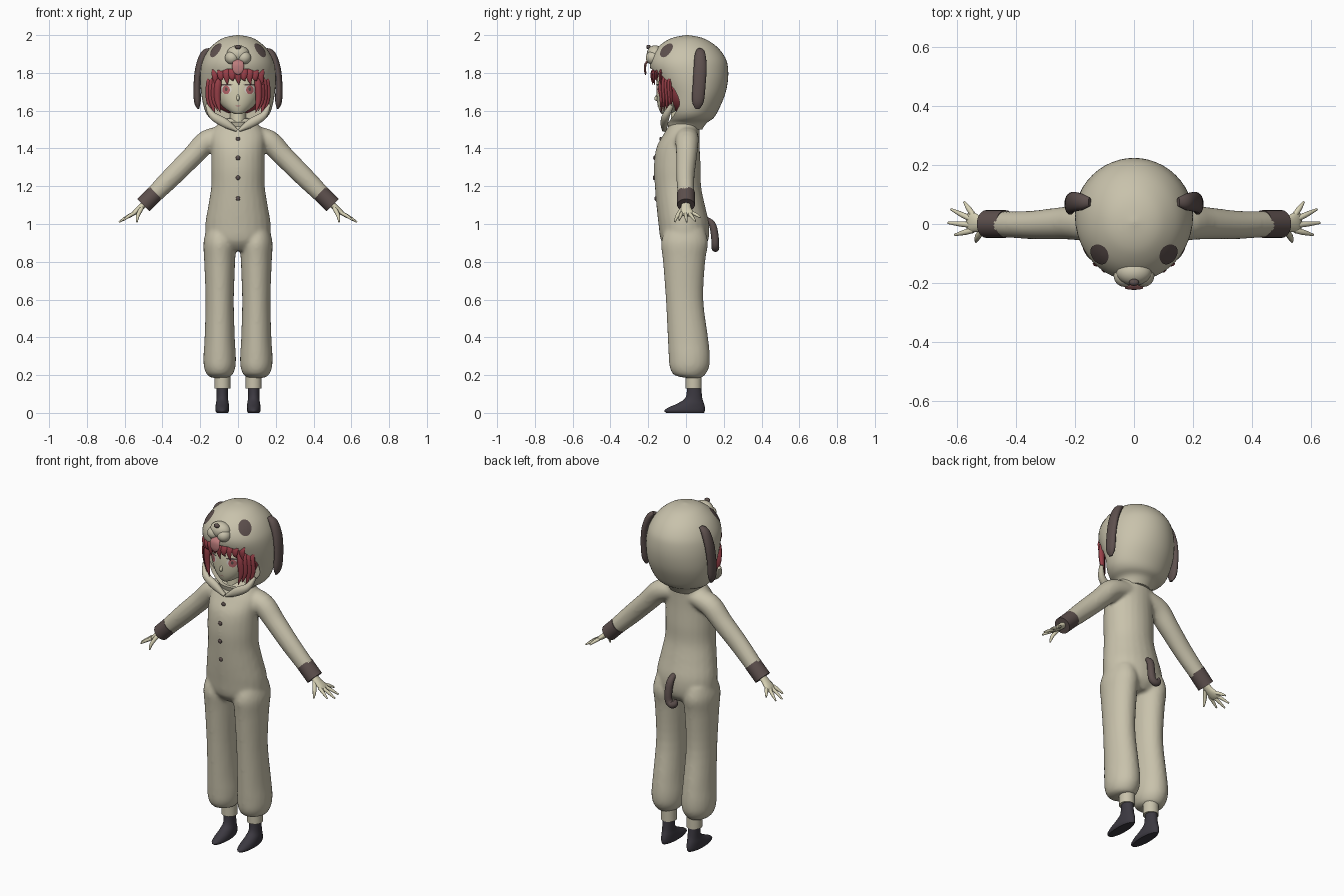
import bpy, bmesh, math
from mathutils import Vector

default = bpy.data.objects.get("Cube")
if default:
    bpy.data.objects.remove(default, do_unlink=True)


def material(name, r, g, b):
    mat = bpy.data.materials.new(name)
    mat.use_nodes = True
    mat.diffuse_color = (r, g, b, 1)
    mat.node_tree.nodes["Principled BSDF"].inputs["Base Color"].default_value = (r, g, b, 1)
    return mat


CREAM = material("cream fleece", .58, .54, .41)
BROWN = material("dark brown", .11, .08, .075)
SKIN = material("pale skin", .68, .64, .46)
RED = material("red hair", .32, .05, .065)
SOCK = material("charcoal sock", .045, .041, .053)
PINK = material("tongue pink", .5, .2, .2)
WHITE = material("eye white", .75, .72, .65)
ROSE = material("rose iris", .5, .14, .15)
parts = []


def finish(name, bm, mat):
    bmesh.ops.recalc_face_normals(bm, faces=bm.faces)
    mesh = bpy.data.meshes.new(name)
    bm.to_mesh(mesh)
    bm.free()
    mesh.materials.append(mat)
    ob = bpy.data.objects.new(name, mesh)
    bpy.context.collection.objects.link(ob)
    parts.append(ob)
    return ob


def spline(rows, t):
    """Smooth Catmull-Rom value along a list of rows."""
    i = min(int(t), len(rows) - 2)
    f = t - i
    a, b, c, d = (rows[max(0, min(k, len(rows) - 1))] for k in range(i - 1, i + 3))
    return [q + .5 * f * (r - p + f * (2 * p - 5 * q + 4 * r - s + f * (3 * (q - r) + s - p)))
            for p, q, r, s in zip(a, b, c, d)]


def sweep(name, rows, mat, sides=24, steps=4, upright=False, side=1):
    """Elliptic tube through rows of x, y, z, radius across, radius in depth."""
    count = (len(rows) - 1) * steps
    path = [spline(rows, k / steps) for k in range(count + 1)]
    centres = [Vector((side * p[0], p[1], p[2])) for p in path]
    bm = bmesh.new()
    rings = []
    for k, p in enumerate(path):
        axis = Vector((0, 0, 1))
        if not upright:
            axis = (centres[min(k + 1, count)] - centres[max(k - 1, 0)]).normalized()
        depth = Vector((0, 1, 0))
        depth = (depth - axis * depth.dot(axis)).normalized()
        across = depth.cross(axis)
        ring = []
        for j in range(sides):
            a = math.tau * j / sides
            ring.append(bm.verts.new(centres[k] + across * max(p[3], .001) * math.cos(a)
                                     + depth * max(p[4], .001) * math.sin(a)))
        rings.append(ring)
    for low, high in zip(rings, rings[1:]):
        for j in range(sides):
            n = (j + 1) % sides
            bm.faces.new((low[j], low[n], high[n], high[j]))
    bm.faces.new(rings[0][::-1])
    bm.faces.new(rings[-1])
    return finish(name, bm, mat)


def stack(name, rows, mat, x=0, side=1, **options):
    """Horizontal slices given as height, half width, front y, back y."""
    rows = [(x, (f + b) / 2, z, w, (b - f) / 2) for z, w, f, b in rows]
    return sweep(name, rows, mat, upright=True, side=side, **options)


def ball(name, centre, size, mat):
    bm = bmesh.new()
    bmesh.ops.create_uvsphere(bm, u_segments=24, v_segments=14, radius=1)
    bmesh.ops.scale(bm, vec=size, verts=bm.verts)
    bmesh.ops.translate(bm, vec=centre, verts=bm.verts)
    return finish(name, bm, mat)


def apply(ob, kind, **settings):
    mod = ob.modifiers.new(kind, kind)
    for key, value in settings.items():
        setattr(mod, key, value)
    bpy.context.view_layer.objects.active = ob
    bpy.ops.object.modifier_apply(modifier=mod.name)


def plate(name, target, origin, aim, width, height, mat, lift, sides=24):
    """Thin oval laid on the target surface by casting rays along aim."""
    aim = Vector(aim).normalized()
    right = aim.cross(Vector((0, 0, 1))).normalized()
    up = right.cross(aim)
    bm = bmesh.new()

    def drop(r, a):
        start = Vector(origin) + right * width * r * math.cos(a) + up * height * r * math.sin(a)
        return bm.verts.new(target.ray_cast(start, aim)[1] - aim * lift)

    middle = drop(0, 0)
    inner = None
    for r in (.35, .7, 1):
        ring = [drop(r, math.tau * j / sides) for j in range(sides)]
        for j in range(sides):
            n = (j + 1) % sides
            bm.faces.new((inner[j], ring[j], ring[n], inner[n]) if inner else (middle, ring[j], ring[n]))
        inner = ring
    ob = finish(name, bm, mat)
    if ob.data.polygons[0].normal.dot(aim) > 0:
        ob.data.flip_normals()
    return ob


# Suit: torso, legs and sleeves fused into one soft skin
torso = stack("onesie_suit", [
    (.86, .1, -.09, .08), (.91, .165, -.132, .117), (1, .173, -.146, .122), (1.1, .157, -.157, .1),
    (1.2, .142, -.165, .08), (1.3, .142, -.17, .078), (1.4, .142, -.158, .073),
    (1.47, .142, -.122, .072), (1.52, .115, -.092, .072), (1.56, .07, -.07, .06)], CREAM)
limbs = []
for s in (1, -1):
    limbs.append(stack("leg", [
        (.185, .04, 0, .08), (.2, .066, -.062, .1), (.24, .083, -.086, .122), (.3, .086, -.092, .127),
        (.4, .08, -.097, .117), (.6, .075, -.107, .092), (.8, .082, -.122, .102),
        (.9, .086, -.132, .117), (.97, .07, -.11, .1)], CREAM, x=.097, side=s))
    limbs.append(sweep("sleeve", [
        (.06, .005, 1.47, .05, .06), (.16, .005, 1.44, .06, .062), (.24, .003, 1.36, .056, .055),
        (.35, -.003, 1.25, .053, .048), (.46, 0, 1.14, .046, .044)], CREAM, side=s))
for ob in bpy.context.selected_objects:
    ob.select_set(False)
for ob in limbs + [torso]:
    ob.select_set(True)
bpy.context.view_layer.objects.active = torso
bpy.ops.object.join()
parts[:] = [torso]
apply(torso, "REMESH", mode="VOXEL", voxel_size=.01)
apply(torso, "SMOOTH", factor=.5, iterations=6)

# Cuffs, socks and hands
for s, word in ((1, "left"), (-1, "right")):
    sweep(word + "_sleeve_cuff", [(.435, 0, 1.165, .046, .047), (.5, 0, 1.1, .046, .047)],
          BROWN, side=s, steps=1)
    stack(word + "_ankle_cuff", [(.13, .042, -.003, .083), (.21, .042, -.003, .083)],
          CREAM, x=.083, side=s, steps=1)
    stack(word + "_sock", [
        (0, .03, -.105, .095), (.012, .036, -.115, .1), (.03, .036, -.09, .1), (.05, .034, -.045, .095),
        (.08, .03, -.003, .086), (.14, .03, .006, .08)], SOCK, x=.083, side=s)
    sweep(word + "_palm", [(.48, 0, 1.12, .018, .022), (.52, 0, 1.083, .016, .027),
                           (.55, .006, 1.058, .012, .034), (.565, .006, 1.045, .006, .028)], SKIN, side=s)
    tips = [(.575, .075, 1.035), (.62, .05, 1.015), (.63, .004, 1.01), (.607, -.037, 1.02)]
    for k, (x, y, z) in enumerate(tips):
        sweep(word + "_finger", [(.545, .03 - .017 * k, 1.06, .009, .01),
                                 ((x + .545) / 2, (y + .03 - .017 * k) / 2, (z + 1.065) / 2, .009, .009),
                                 (x, y, z, .004, .004)], SKIN, sides=10, side=s)
    sweep(word + "_thumb", [(.51, -.015, 1.085, .012, .012), (.53, -.045, 1.045, .01, .01),
                            (.535, -.06, 1.01, .004, .004)], SKIN, sides=10, side=s)

# Hood with an arched face opening
hood = stack("hood", [
    (1.5, .09, -.09, .085), (1.535, .11, -.1, .11), (1.56, .148, -.105, .145), (1.6, .175, -.115, .17),
    (1.68, .193, -.13, .205), (1.76, .2, -.165, .222), (1.83, .196, -.19, .222),
    (1.88, .181, -.186, .208), (1.93, .15, -.155, .172), (1.97, .105, -.105, .12),
    (1.99, .062, -.056, .07), (2, .005, .003, .01)], CREAM, sides=48)
half = [(.05, 1.54), (.12, 1.575), (.16, 1.62), (.168, 1.67), (.16, 1.73), (.125, 1.79), (.06, 1.82)]
half = [spline(half, k / 4) for k in range(4 * len(half) - 3)]
outline = half + [(-x, z) for x, z in reversed(half)]
bm = bmesh.new()
front = bm.faces.new([bm.verts.new((x, -.4, z)) for x, z in outline])
moved = bmesh.ops.extrude_face_region(bm, geom=[front])["geom"]
bmesh.ops.translate(bm, vec=(0, .37, 0), verts=[v for v in moved if isinstance(v, bmesh.types.BMVert)])
cutter = finish("opening_cutter", bm, CREAM)
cutter.hide_render = True
apply(hood, "BOOLEAN", operation="DIFFERENCE", object=cutter, solver="EXACT")
parts.remove(cutter)
bpy.data.objects.remove(cutter, do_unlink=True)

# Collar flaps, ears and hood patches
bpy.context.view_layer.update()
for s, word in ((1, "left"), (-1, "right")):
    sweep(word + "_collar", [(.165, -.075, 1.63, .008, .012), (.135, -.105, 1.575, .02, .02),
                             (.07, -.115, 1.535, .024, .02), (.006, -.115, 1.495, .008, .012)], CREAM, side=s)
    sweep(word + "_ear", [(.15, .075, 1.925, .008, .015), (.178, .075, 1.9, .02, .028),
                          (.205, .075, 1.83, .02, .034), (.216, .07, 1.74, .019, .034),
                          (.215, .063, 1.65, .018, .031), (.21, .06, 1.61, .005, .012)], BROWN, side=s)
    aim = Vector((-.122 * s, .128, -.125))
    plate(word + "_eye_patch", hood, Vector((0, .02, 1.8)) - aim * 3, aim, .036, .046, BROWN, .003)

# Dog muzzle
ball("muzzle", (0, -.163, 1.9), (.06, .045, .046), CREAM)
for s in (1, -1):
    ball("muzzle_cheek", (s * .032, -.175, 1.88), (.037, .038, .036), CREAM)
ball("dog_nose", (0, -.198, 1.937), (.017, .012, .012), BROWN)
sweep("tongue", [(0, -.19, 1.87, .022, .006), (0, -.213, 1.85, .03, .006), (0, -.217, 1.82, .03, .006),
                 (0, -.215, 1.8, .02, .005), (0, -.214, 1.79, .004, .002)], PINK)

# Face and neck
face = stack("face", [
    (1.582, .012, -.128, -.1), (1.595, .045, -.138, -.05), (1.63, .088, -.15, .03),
    (1.68, .115, -.156, .07), (1.75, .122, -.156, .08), (1.82, .1, -.14, .06)], SKIN, sides=32)
stack("neck", [(1.47, .045, -.08, .03), (1.63, .04, -.08, .02)], SKIN)
sweep("nose", [(0, -.148, 1.69, .004, .004), (0, -.159, 1.664, .008, .009), (0, -.15, 1.655, .004, .004)],
      SKIN, sides=12)
bpy.context.view_layer.update()
for s, word in ((1, "left"), (-1, "right")):
    layers = [("eye_white", 1.712, .03, .023, WHITE, .002), ("iris", 1.71, .02, .023, ROSE, .003),
              ("pupil", 1.714, .007, .01, BROWN, .004), ("upper_lash", 1.737, .033, .005, BROWN, .005)]
    for label, z, w, h, mat, lift in layers:
        plate(word + "_" + label, face, (s * .063, -.5, z), (0, 1, 0), w, h, mat, lift)
plate("mouth", face, (0, -.5, 1.625), (0, 1, 0), .014, .002, PINK, .002)

# Hair: inner cap, pointed fringe and side locks
ball("hair_cap", (0, 0, 1.72), (.163, .115, .145), RED)
for k in range(-4, 5):
    x = k * .029
    y = -.045 - .128 * math.sqrt(1 - (x / .155) ** 2)
    tip = 1.735 + .022 * (k % 2)
    sweep("fringe_lock", [(x * .8, y + .04, 1.85, .016, .01), (x, y, 1.81, .022, .01),
                          (x * 1.04, y - .006, 1.775, .016, .008), (x * 1.08 + .006, y - .002, tip, .001, .001)],
          RED, sides=8)
for s in (1, -1):
    for k in range(4):
        x, y = .105 + .015 * k, -.128 + .015 * k
        tip = 1.575 + .012 * ((k + 1) % 3)
        sweep("side_lock", [(x * .9, y + .02, 1.81, .012, .012), (x, y - .004, 1.75, .018, .014),
                            (x + .004, y, 1.66, .016, .012), (x - .012, y - .004, tip, .001, .001)],
              RED, sides=8, side=s)

# Buttons down the front and the curled tail
for z in (1.45, 1.35, 1.245, 1.135):
    y = torso.ray_cast(Vector((0, -1, z)), Vector((0, 1, 0)))[1].y
    ball("button", (0, y - .001, z), (.012, .007, .012), BROWN)
sweep("tail", [(0, .1, 1.03, .012, .012), (.004, .138, 1, .02, .018), (.008, .152, .94, .021, .02),
               (.004, .155, .89, .021, .02), (-.018, .156, .872, .02, .02), (-.038, .156, .885, .017, .017),
               (-.042, .156, .91, .005, .005)], BROWN)

# Smooth shading with crisp cuff edges
for ob in bpy.context.selected_objects:
    ob.select_set(False)
for ob in parts:
    ob.select_set(True)
bpy.context.view_layer.objects.active = torso
bpy.ops.object.shade_smooth_by_angle(angle=math.radians(45))
